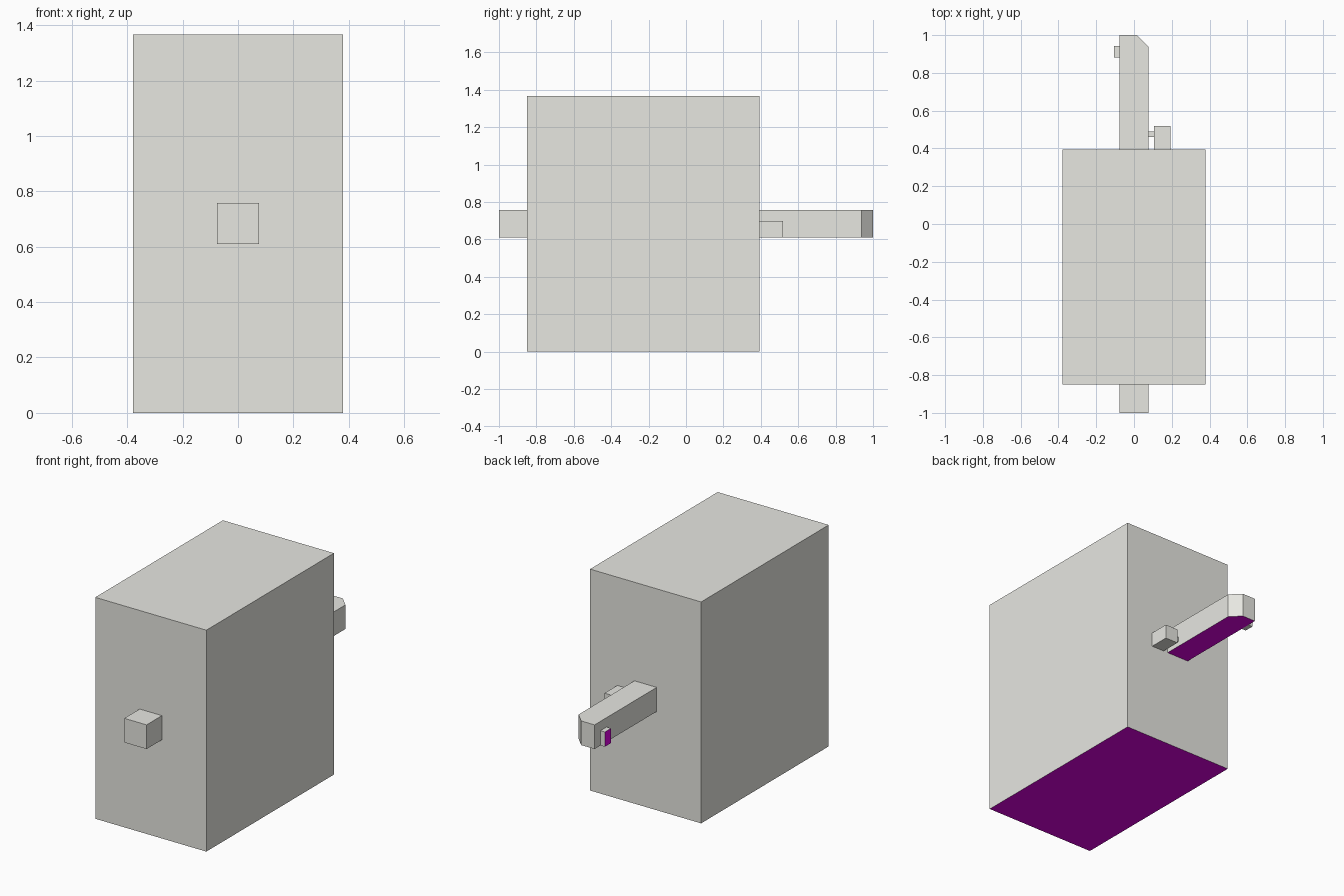
import bpy
import bmesh

if "Cube" in bpy.data.objects:
    bpy.data.objects.remove(bpy.data.objects["Cube"])


def flat_material(name, rgb):
    mat = bpy.data.materials.new(name)
    mat.diffuse_color = (*rgb, 1.0)
    mat.use_nodes = True
    mat.node_tree.nodes["Principled BSDF"].inputs["Base Color"].default_value = mat.diffuse_color
    return mat


grey = flat_material("warm light grey", (0.80, 0.80, 0.755))
purple = flat_material("purple", (0.75, 0.0, 0.78))


def prism(name, outline, z0, z1, purple_side=None):
    """Extrude an XY outline from z0 to z1; faces pointing along
    purple_side (a direction) are coloured purple."""
    bm = bmesh.new()
    base = bm.faces.new([bm.verts.new((x, y, z0)) for x, y in outline])
    ext = bmesh.ops.extrude_face_region(bm, geom=[base], use_keep_orig=True)
    top = [g for g in ext["geom"] if isinstance(g, bmesh.types.BMVert)]
    bmesh.ops.translate(bm, verts=top, vec=(0, 0, z1 - z0))
    bmesh.ops.recalc_face_normals(bm, faces=bm.faces)
    bm.normal_update()
    if purple_side:
        for f in bm.faces:
            if sum(a * b for a, b in zip(f.normal, purple_side)) > 0.9:
                f.material_index = 1
    mesh = bpy.data.meshes.new(name)
    bm.to_mesh(mesh)
    bm.free()
    mesh.materials.append(grey)
    mesh.materials.append(purple)
    obj = bpy.data.objects.new(name, mesh)
    bpy.context.collection.objects.link(obj)
    return obj


def box(name, x0, x1, y0, y1, z0, z1, purple_side=None):
    outline = [(x0, y0), (x1, y0), (x1, y1), (x0, y1)]
    return prism(name, outline, z0, z1, purple_side)


DOWN, LEFT = (0, 0, -1), (-1, 0, 0)

# Main housing with a purple underside
box("housing", -0.379, 0.379, -0.85, 0.394, 0.0, 1.366, DOWN)

# Square bolt through the housing, one rear corner bevelled, purple underside
prism("bolt", [(-0.076, -1.0), (0.076, -1.0), (0.076, 0.939),
               (0.015, 1.0), (-0.076, 1.0)], 0.609, 0.758, DOWN)

# Side block on the rear wall, with a thin pin joining it to the bolt
box("side_block", 0.106, 0.193, 0.394, 0.518, 0.609, 0.698)
box("connecting_pin", 0.076, 0.106, 0.46, 0.49, 0.64, 0.67)

# Small catch on the left of the bolt tip, purple outer face
box("catch_tab", -0.106, -0.076, 0.882, 0.942, 0.609, 0.70, LEFT)
